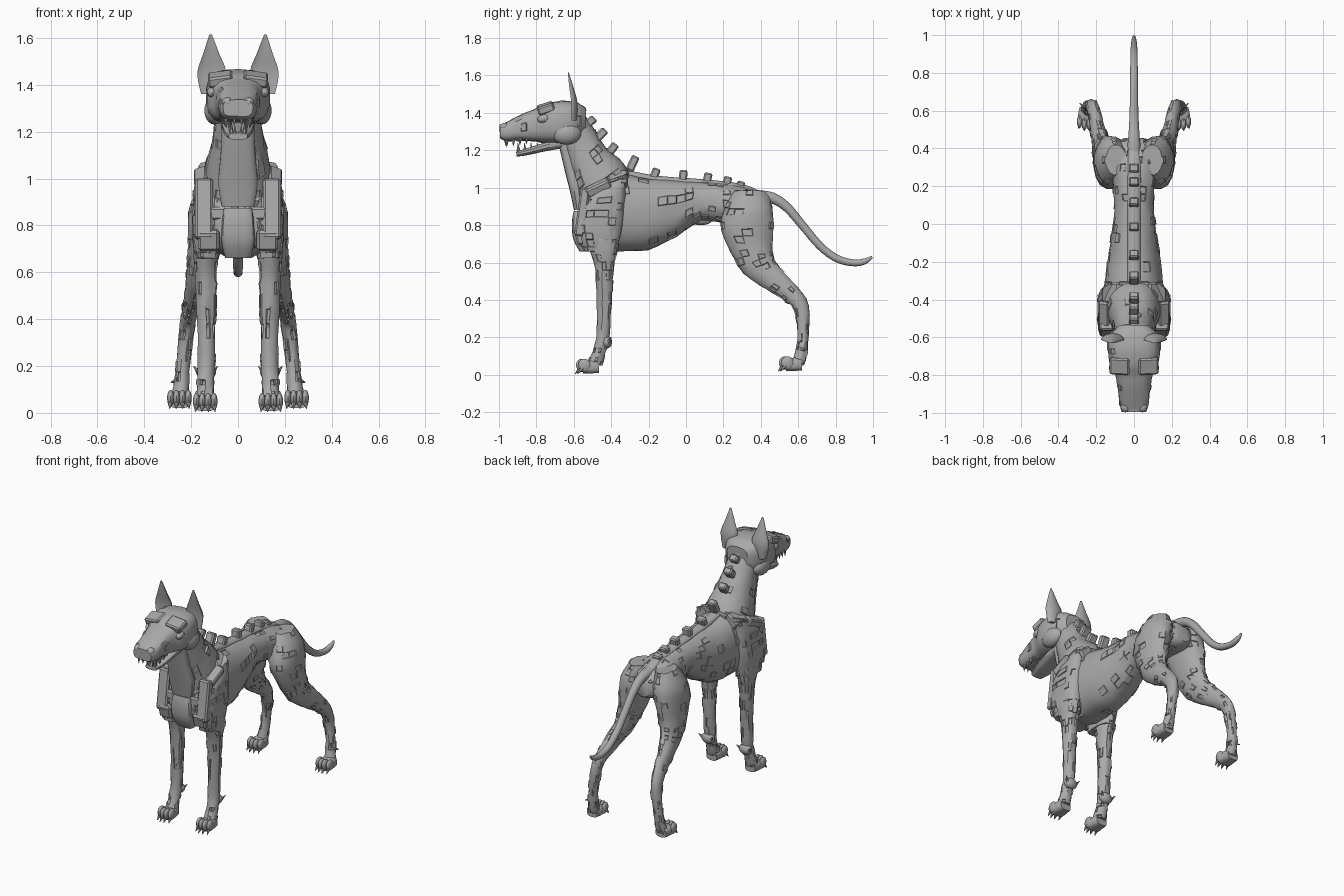
import bpy
import bmesh
import math
import random
from mathutils import Matrix, Vector

random.seed(4)
default_cube = bpy.data.objects.get("Cube")
if default_cube:
    bpy.data.objects.remove(default_cube, do_unlink=True)

stone = bpy.data.materials.new("stone grey")
stone.use_nodes = True
stone.diffuse_color = (.4, .4, .4, 1)
shader = stone.node_tree.nodes["Principled BSDF"]
shader.inputs["Base Color"].default_value = (.4, .4, .4, 1)
shader.inputs["Roughness"].default_value = .8


def power(value, exponent):
    return math.copysign(abs(value) ** exponent, value)


def smooth_path(stations, steps):
    """Catmull-Rom interpolation of whole station tuples."""
    points = [Vector(s) for s in stations]
    result = []
    for i in range(len(points) - 1):
        a, b, c = points[max(i - 1, 0)], points[i], points[i + 1]
        d = points[min(i + 2, len(points) - 1)]
        for k in range(steps):
            t = k / steps
            result.append(b + (c - a) * (t / 2)
                          + (a * 2 - b * 5 + c * 4 - d) * (t * t / 2)
                          + (b * 3 - a - c * 3 + d) * (t ** 3 / 2))
    return result + [points[-1]]


def loft(bm, stations, sides=16, steps=3, square=2.0, scoop=1.0):
    """Rings of (x, y, z, half width, half depth, tilt in degrees about x)."""
    rings = []
    for x, y, z, width, depth, tilt in smooth_path(stations, steps):
        across = Vector((0, math.cos(math.radians(tilt)), math.sin(math.radians(tilt))))
        ring = []
        for k in range(sides):
            angle = math.tau * (k + .5) / sides
            u = power(math.cos(angle), 2 / square) * width
            v = power(math.sin(angle), 2 / square) * depth
            v = v * scoop if v < 0 else v
            ring.append(bm.verts.new(Vector((x + u, y, z)) + across * v))
        rings.append(ring)
    for low, high in zip(rings, rings[1:]):
        for k in range(sides):
            n = (k + 1) % sides
            bm.faces.new((low[k], low[n], high[n], high[k]))
    bm.faces.new(rings[0][::-1])
    bm.faces.new(rings[-1])


def block(bm, place, size, tilt=0, turn=0):
    """Bevelled slab, tilted about x and turned about y."""
    matrix = (Matrix.Translation(place) @ Matrix.Rotation(math.radians(tilt), 4, "X")
              @ Matrix.Rotation(math.radians(turn), 4, "Y") @ Matrix.Diagonal((*size, 1)))
    verts = bmesh.ops.create_cube(bm, size=1, matrix=matrix)["verts"]
    edges = list({e for v in verts for e in v.link_edges})
    bmesh.ops.bevel(bm, geom=edges, offset=min(size) * .18, segments=1, affect="EDGES")


def ball(bm, place, size, tilt=0):
    matrix = (Matrix.Translation(place) @ Matrix.Rotation(math.radians(tilt), 4, "X")
              @ Matrix.Diagonal((*size, 1)))
    bmesh.ops.create_uvsphere(bm, u_segments=14, v_segments=9, radius=1, matrix=matrix)


def spike(bm, base, tip, radius):
    base, tip = Vector(base), Vector(tip)
    direction = tip - base
    matrix = Matrix.Translation((base + tip) / 2) @ direction.to_track_quat("Z", "Y").to_matrix().to_4x4()
    bmesh.ops.create_cone(bm, cap_ends=True, segments=7, radius1=radius, radius2=radius * .1,
                          depth=direction.length, matrix=matrix)


def weather(bm, share=.16, rough=.003):
    """Chipped skin: jitter the surface and raise or sink scattered patches."""
    for v in bm.verts:
        v.co += Vector([random.uniform(-rough, rough) for _ in range(3)])
    bmesh.ops.recalc_face_normals(bm, faces=bm.faces)
    for face in [f for f in bm.faces if len(f.verts) == 4 and f.calc_area() > .0003]:
        if random.random() < share:
            bmesh.ops.inset_individual(bm, faces=[face], thickness=.004,
                                       depth=random.choice((-.006, .005)))


def finish(name, bm, mirror=False):
    bmesh.ops.recalc_face_normals(bm, faces=bm.faces)
    mesh = bpy.data.meshes.new(name)
    bm.to_mesh(mesh)
    bm.free()
    mesh.materials.append(stone)
    obj = bpy.data.objects.new(name, mesh)
    bpy.context.collection.objects.link(obj)
    if mirror:
        obj.modifiers.new("Mirror", "MIRROR").use_mirror_merge = False
    bpy.ops.object.select_all(action="DESELECT")
    obj.select_set(True)
    bpy.context.view_layer.objects.active = obj
    bpy.ops.object.shade_smooth_by_angle(angle=math.radians(35))


def along_y(rows):
    return [(0, y, z, w, h, 90) for y, z, w, h in rows]


# Torso: deep chest, tucked belly, narrow rump
bm = bmesh.new()
loft(bm, along_y([(-.58, .80, .08, .07), (-.54, .83, .13, .14), (-.45, .86, .155, .2),
                  (-.35, .87, .155, .21), (-.2, .86, .142, .192), (-.05, .89, .12, .15),
                  (.08, .925, .105, .105), (.2, .915, .11, .106), (.32, .9, .13, .105),
                  (.42, .88, .1, .08), (.455, .87, .05, .05)]), sides=22, square=2.3)
weather(bm)
finish("torso", bm)

# Neck with throat panel
bm = bmesh.new()
loft(bm, [(0, -.43, .95, .15, .17, 38), (0, -.46, 1.03, .14, .16, 38),
          (0, -.52, 1.14, .115, .12, 38), (0, -.57, 1.24, .1, .105, 42),
          (0, -.61, 1.33, .095, .09, 45)], sides=18, square=2.3)
weather(bm)
finish("neck", bm)

bm = bmesh.new()
loft(bm, [(0, -.575, .885, .07, .025, 15), (0, -.585, .98, .085, .035, 15),
          (0, -.615, 1.1, .075, .035, 15), (0, -.65, 1.23, .07, .03, 15)], square=3)
finish("throat_panel", bm)

# Head, brow and cheeks
bm = bmesh.new()
loft(bm, along_y([(-.535, 1.36, .075, .065), (-.58, 1.355, .12, .1), (-.66, 1.35, .138, .116),
                  (-.745, 1.345, .128, .107), (-.8, 1.335, .1, .09), (-.88, 1.322, .086, .07),
                  (-.96, 1.3, .076, .052), (-.995, 1.3, .064, .036)]), sides=18, square=3)
weather(bm, .06, .002)
finish("head", bm)

bm = bmesh.new()
block(bm, (.075, -.75, 1.425), (.105, .09, .045), 18, 8)
ball(bm, (.112, -.76, 1.37), (.02, .035, .022), 15)
ball(bm, (.1, -.64, 1.29), (.045, .08, .06))
ball(bm, (.045, -.97, 1.325), (.025, .028, .022))
finish("brow_and_cheeks", bm, True)

# Lower jaw and teeth
bm = bmesh.new()
loft(bm, along_y([(-.6, 1.26, .075, .04), (-.74, 1.222, .068, .025),
                  (-.84, 1.195, .058, .02), (-.905, 1.18, .04, .014)]), square=3)
finish("lower_jaw", bm)

bm = bmesh.new()
for k, y in enumerate((-.955, -.92, -.885, -.85)):
    x = .05 + .004 * k
    spike(bm, (x, y, 1.265), (x, y - .004, 1.215 + .006 * k), .011)
    spike(bm, (x - .022, y + .06, 1.195), (x - .022, y + .056, 1.24), .01)
spike(bm, (.016, -.965, 1.26), (.016, -.965, 1.225), .01)
spike(bm, (.013, -.9, 1.185), (.013, -.9, 1.225), .009)
finish("teeth", bm, True)

# Pointed, scooped ears
bm = bmesh.new()
loft(bm, [(.128, -.615, 1.36, .03, .03, 0), (.113, -.615, 1.45, .062, .036, 0),
          (.114, -.625, 1.53, .036, .026, 0), (.117, -.632, 1.615, .005, .006, 0)],
     scoop=-.3)
finish("ears", bm, True)

# Shoulder muscle and armour slabs
bm = bmesh.new()
loft(bm, [(.13, -.46, .66, .05, .09, 0), (.138, -.46, .76, .055, .115, 0),
          (.135, -.45, .88, .057, .12, 0), (.125, -.42, .98, .058, .1, 10),
          (.1, -.38, 1.05, .06, .07, 20)], square=3)
weather(bm, .25)
finish("shoulders", bm, True)

bm = bmesh.new()
block(bm, (.145, -.555, .87), (.075, .05, .26), -8)
block(bm, (.125, -.56, .74), (.09, .06, .09), 15)
block(bm, (.105, -.365, 1.045), (.1, .11, .06), 0, 38)
block(bm, (.155, -.47, 1.0), (.06, .14, .05), 25, 20)
block(bm, (.04, -.34, 1.07), (.08, .07, .04), -5, 10)
finish("shoulder_armour", bm, True)

# Breast plate with cross bar
bm = bmesh.new()
loft(bm, [(0, -.53, .66, .055, .04, 0), (0, -.56, .73, .07, .045, 0),
          (0, -.575, .82, .068, .035, 0), (0, -.57, .875, .06, .03, 0)], square=4)
block(bm, (0, -.555, .85), (.25, .05, .055))
finish("breast_plate", bm)

# Front legs
bm = bmesh.new()
loft(bm, [(.137, -.45, .8, .05, .1, 0), (.138, -.44, .68, .053, .08, 0),
          (.137, -.437, .56, .046, .05, 0), (.135, -.438, .38, .038, .04, 0),
          (.136, -.445, .2, .037, .036, 0), (.138, -.465, .12, .035, .036, 0),
          (.14, -.49, .05, .042, .045, 0)], sides=14)
weather(bm)
ball(bm, (.136, -.425, .175), (.044, .03, .035))
spike(bm, (.165, -.42, .17), (.19, -.4, .2), .013)
spike(bm, (.11, -.42, .17), (.087, -.4, .2), .013)
finish("front_legs", bm, True)

# Hind legs: heavy haunch, bent hock
bm = bmesh.new()
loft(bm, [(.095, .34, .985, .055, .08, 0), (.12, .335, .89, .085, .13, 0),
          (.133, .325, .78, .083, .142, 0), (.148, .35, .67, .068, .115, 5),
          (.165, .39, .58, .054, .092, 25), (.188, .48, .5, .042, .065, 45),
          (.205, .565, .43, .036, .05, 45), (.218, .615, .36, .033, .042, 15),
          (.233, .627, .22, .03, .029, 0), (.243, .612, .1, .034, .034, 0),
          (.248, .59, .05, .04, .04, 0)], sides=16)
weather(bm)
spike(bm, (.255, .61, .14), (.288, .64, .13), .015)
spike(bm, (.175, .48, .5), (.15, .5, .49), .012)
finish("hind_legs", bm, True)

# Paws: pad, four toes and hooked claws
for name, x, y, z in (("front_paws", .14, -.475, .005), ("hind_paws", .25, .61, .018)):
    bm = bmesh.new()
    loft(bm, [(x, y + .01, z + .035, .038, .03, 90), (x, y - .03, z + .038, .046, .036, 90),
              (x, y - .075, z + .032, .044, .03, 90)], square=3)
    for k in range(4):
        side = k - 1.5
        toe = x + side * .025
        reach = y - .085 + abs(side) * .012
        ball(bm, (toe, reach, z + .045), (.015, .034, .036), 25)
        spike(bm, (toe, reach - .012, z + .03), (toe + side * .003, reach - .038, z), .014)
    finish(name, bm, True)

# Tail
bm = bmesh.new()
loft(bm, [(0, y, z, r, r, tilt) for y, z, r, tilt in (
    (.37, .95, .04, 80), (.46, .945, .031, 65), (.54, .895, .026, 50), (.63, .79, .023, 42),
    (.72, .685, .022, 50), (.81, .62, .021, 72), (.9, .598, .019, 92), (.96, .608, .016, 105),
    (.995, .63, .007, 115))], sides=12, steps=4)
finish("tail", bm)

# Spine: ridge under a row of square vertebrae
bm = bmesh.new()
loft(bm, along_y([(-.34, 1.075, .035, .025), (-.15, 1.042, .035, .022), (.1, 1.025, .035, .02),
                  (.3, 1, .035, .02), (.4, .96, .03, .02)]))
for y, z, tilt in ((-.52, 1.345, -48), (-.46, 1.28, -45), (-.4, 1.2, -38), (-.285, 1.13, -25),
                   (-.165, 1.075, -20), (-.015, 1.065, -5), (.115, 1.05, -12),
                   (.22, 1.03, -12), (.29, 1.005, -15)):
    tall = .085 if y < -.2 else .06
    block(bm, (0, y, z), (.055, .044, tall), tilt + (90 if y < -.55 else 0))
finish("spine", bm)

# Belly lump
bm = bmesh.new()
ball(bm, (0, .08, .825), (.035, .06, .025))
finish("belly_lump", bm)
